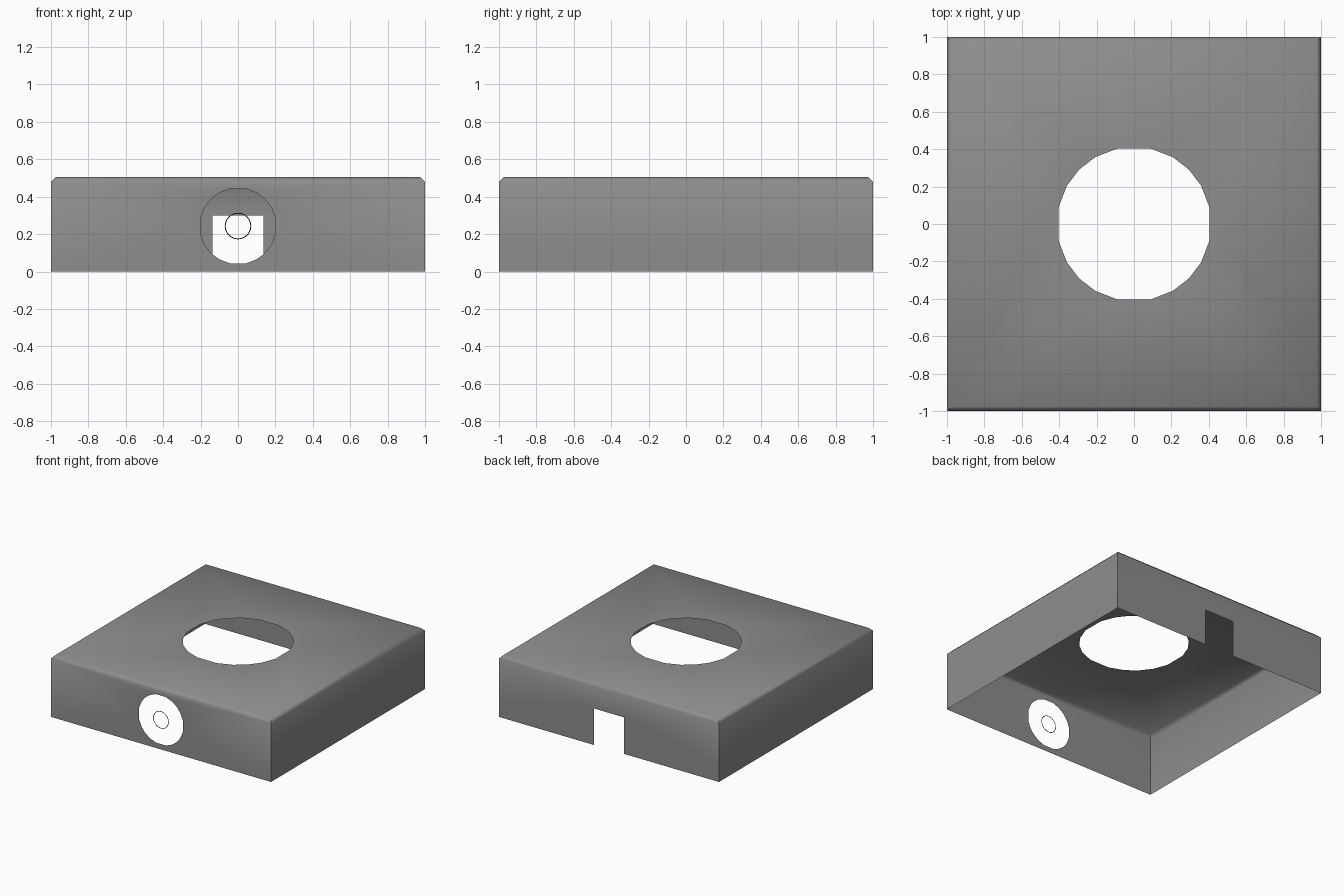
import bpy, bmesh, math
from mathutils import Vector

cube = bpy.data.objects.get("Cube")
if cube:
    bpy.data.objects.remove(cube, do_unlink=True)


def make_material(name, value):
    mat = bpy.data.materials.new(name)
    mat.use_nodes = True
    colour = (value, value, value, 1)
    mat.diffuse_color = colour
    mat.node_tree.nodes["Principled BSDF"].inputs["Base Color"].default_value = colour
    return mat


grey = make_material("mid grey", 0.27)
dark = make_material("dark grey", 0.03)

H, R, C = 0.505, 0.48, 0.025      # full height, rim height, chamfer width
I = 1 - C
SEAM, NOTCH_X, NOTCH_Z = 0.135, 0.135, 0.3
QUARTER = (12.5, 30, 45, 60, 77.5)


def opening(radius):
    """Unevenly faceted circle of twenty points."""
    angles = [math.radians(a + q * 90) for q in range(4) for a in QUARTER]
    return [(radius * math.cos(a), radius * math.sin(a)) for a in angles]


def add_panel(bm, *loops):
    """Fill an outline, with any further loops left as holes."""
    edges = []
    for loop in loops:
        verts = [bm.verts.new(p) for p in loop]
        edges += [bm.edges.new((verts[i - 1], verts[i])) for i in range(len(verts))]
    bmesh.ops.triangle_fill(bm, use_beauty=True, edges=edges)


def finish(bm, name, mat):
    """Weld, face the panels outwards, shade smooth with sharp corners."""
    bmesh.ops.remove_doubles(bm, verts=bm.verts, dist=0.0005)
    bm.normal_update()
    for f in bm.faces:
        if f.normal.dot(f.calc_center_median() - Vector((0, 0, 0.25))) < 0:
            f.normal_flip()
    mesh = bpy.data.meshes.new(name)
    bm.to_mesh(mesh)
    bm.free()
    mesh.materials.append(mat)
    obj = bpy.data.objects.new(name, mesh)
    bpy.context.collection.objects.link(obj)
    bpy.ops.object.select_all(action="DESELECT")
    obj.select_set(True)
    bpy.context.view_layer.objects.active = obj
    bpy.ops.object.shade_smooth_by_angle(angle=math.radians(60))
    return obj


def wall(y, x0, x1, z0, z1):
    return [(x0, y, z0), (x1, y, z0), (x1, y, z1), (x0, y, z1)]


def side(x, z0, z1):
    return [(x, -1, z0), (x, 1, z0), (x, 1, z1), (x, -1, z1)]


# Open-bottomed cover: top with round opening
bm = bmesh.new()
add_panel(bm, [(-I, -I, H), (I, -I, H), (I, I, H), (-I, I, H)],
          [(x, y, H) for x, y in opening(0.413)])
# Front wall with round opening
add_panel(bm, wall(-1, -1, 1, 0, R),
          [(x, -1, z + 0.243) for x, z in opening(0.204)])
# Upper back wall around the notch, and the side walls
add_panel(bm, [(-1, 1, SEAM), (-NOTCH_X, 1, SEAM), (-NOTCH_X, 1, NOTCH_Z),
               (NOTCH_X, 1, NOTCH_Z), (NOTCH_X, 1, SEAM), (1, 1, SEAM),
               (1, 1, R), (-1, 1, R)])
add_panel(bm, side(-1, 0, R))
add_panel(bm, side(1, SEAM, R))
# Chamfers around the top
for s in (-1, 1):
    add_panel(bm, [(-1, s, R), (1, s, R), (I, s * I, H), (-I, s * I, H)])
    add_panel(bm, [(s, -1, R), (s, 1, R), (s * I, I, H), (s * I, -I, H)])
finish(bm, "cover", grey)

# Flat lower strips below the seam
bm = bmesh.new()
add_panel(bm, side(1, 0, SEAM))
for s in (-1, 1):
    add_panel(bm, wall(1, s * NOTCH_X, s, 0, SEAM))
finish(bm, "lower_skirt", grey)

# Fine ring centred in the front opening
bm = bmesh.new()
rings = [bmesh.ops.create_circle(bm, segments=32, radius=r)["verts"]
         for r in (0.066, 0.071)]
bmesh.ops.bridge_loops(bm, edges=bm.edges[:])
for v in bm.verts:
    v.co = (v.co.x, -1, v.co.y + 0.243)
finish(bm, "front_ring", dark)
